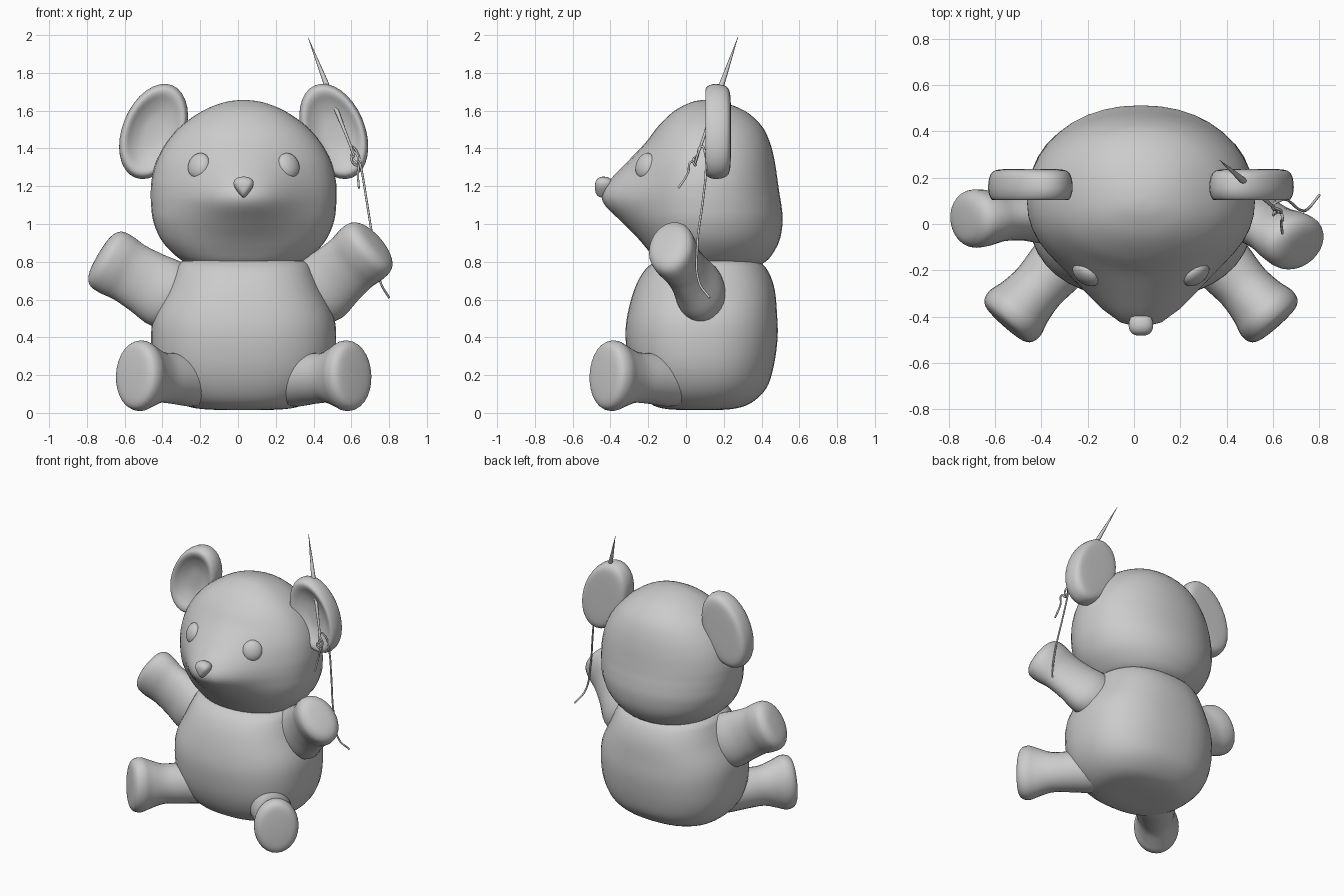
import bpy, bmesh, math
from mathutils import Vector

if "Cube" in bpy.data.objects:
    bpy.data.objects.remove(bpy.data.objects["Cube"])

CX = 0.03  # symmetry line of the toy
N = 40


def smooth_rows(rows, k=4):
    """Catmull-Rom interpolation through a list of tuples."""
    out = []
    for i in range(len(rows) - 1):
        a, b, c, d = (rows[max(0, min(len(rows) - 1, i + j))] for j in (-1, 0, 1, 2))
        for s in range(k):
            t = s / k
            out.append([0.5 * (2 * q + (r - p) * t + (2 * p - 5 * q + 4 * r - u) * t * t
                               + (3 * q - p - 3 * r + u) * t ** 3)
                        for p, q, r, u in zip(a, b, c, d)])
    out.append(list(rows[-1]))
    return out


def skin(name, rings):
    """Join closed rings of points into a capped smooth surface."""
    bm = bmesh.new()
    vs = [[bm.verts.new(p) for p in ring] for ring in rings]
    n = len(vs[0])
    for a, b in zip(vs, vs[1:]):
        for i in range(n):
            bm.faces.new((a[i], a[(i + 1) % n], b[(i + 1) % n], b[i]))
    bm.faces.new(vs[0])
    bm.faces.new(vs[-1])
    bmesh.ops.recalc_face_normals(bm, faces=bm.faces)
    for f in bm.faces:
        f.smooth = True
    me = bpy.data.meshes.new(name)
    bm.to_mesh(me)
    bm.free()
    ob = bpy.data.objects.new(name, me)
    bpy.context.collection.objects.link(ob)
    return ob


def torso(name, rows, yc, n, point=8):
    """Rows of z, half width, front y, back y, snout length."""
    rings = []
    for z, w, yf, yb, ext in smooth_rows(rows):
        ring = []
        for i in range(N):
            a = 2 * math.pi * i / N
            c, s = math.cos(a), math.sin(a)
            x = math.copysign(abs(c) ** (2 / n), c) * w
            sy = abs(s) ** (2 / n)
            y = yc + (yb - yc) * sy if s > 0 else yc - (yc - yf) * sy - ext * abs(s) ** point
            ring.append((CX + x, y, z))
        rings.append(ring)
    return skin(name, rings)


def limb(name, p0, p1, side, rows):
    """Rows of position along the axis, radius along side, radius across."""
    p0, p1 = Vector(p0), Vector(p1)
    d = (p1 - p0).normalized()
    u = Vector(side)
    u = (u - d * u.dot(d)).normalized()
    v = d.cross(u)
    rings = []
    for t, ru, rv in smooth_rows(rows):
        c = p0.lerp(p1, t)
        rings.append([c + u * ru * math.cos(a) + v * rv * math.sin(a)
                      for a in (2 * math.pi * i / 28 for i in range(28))])
    return skin(name, rings)


def thread(name, pts, radii):
    cu = bpy.data.curves.new(name, 'CURVE')
    cu.dimensions = '3D'
    cu.bevel_depth = 1.0
    cu.bevel_resolution = 2
    cu.resolution_u = 8
    cu.use_fill_caps = True
    sp = cu.splines.new('BEZIER')
    sp.bezier_points.add(len(pts) - 1)
    for i, (bp, p) in enumerate(zip(sp.bezier_points, pts)):
        bp.co = p
        bp.radius = radii[i] if isinstance(radii, (list, tuple)) else radii
        bp.handle_left_type = bp.handle_right_type = 'AUTO'
    ob = bpy.data.objects.new(name, cu)
    bpy.context.collection.objects.link(ob)
    return ob


# body
torso("body", [
    (0.015, 0.02, 0.05, 0.11, 0), (0.02, 0.22, -0.10, 0.24, 0), (0.05, 0.33, -0.19, 0.34, 0),
    (0.13, 0.42, -0.255, 0.425, 0), (0.25, 0.475, -0.30, 0.465, 0), (0.40, 0.49, -0.32, 0.485, 0),
    (0.52, 0.475, -0.31, 0.482, 0), (0.65, 0.415, -0.275, 0.47, 0), (0.74, 0.375, -0.23, 0.44, 0),
    (0.79, 0.345, -0.18, 0.40, 0), (0.81, 0.28, -0.12, 0.34, 0), (0.812, 0.02, 0.06, 0.10, 0)],
    0.08, 2.4)

# head with snout
torso("head", [
    (0.75, 0.02, 0.08, 0.12, 0), (0.765, 0.22, -0.09, 0.33, 0), (0.80, 0.315, -0.15, 0.42, 0),
    (0.86, 0.39, -0.19, 0.47, 0.01), (0.93, 0.445, -0.22, 0.50, 0.04), (1.02, 0.48, -0.25, 0.512, 0.10),
    (1.10, 0.49, -0.26, 0.505, 0.17), (1.16, 0.492, -0.26, 0.495, 0.185), (1.23, 0.488, -0.25, 0.485, 0.155),
    (1.33, 0.463, -0.23, 0.47, 0.08), (1.43, 0.41, -0.19, 0.445, 0.025), (1.52, 0.33, -0.14, 0.40, 0.005),
    (1.60, 0.215, -0.06, 0.31, 0), (1.645, 0.10, 0.03, 0.19, 0), (1.657, 0.01, 0.09, 0.11, 0)],
    0.10, 2.15)

# ears, eyes and legs in mirrored pairs
EAR = [(0.02, 0.155), (0.35, 0.15), (0.62, 0.128), (0.80, 0.105), (0.92, 0.106), (0.99, 0.135),
       (1.0, 0.17), (0.96, 0.208), (0.85, 0.23), (0.6, 0.237), (0.02, 0.238)]
for s, lab in ((-1, "left"), (1, "right")):
    tilt = math.radians(22)
    rings = []
    for k, y in smooth_rows(EAR, 3):
        ring = []
        for i in range(32):
            a = 2 * math.pi * i / 32
            p, q = 0.263 * k * math.sin(a), 0.165 * k * math.cos(a)
            x = q * math.cos(tilt) - p * math.sin(tilt)
            ring.append((CX + s * (0.477 + x), y, 1.49 + q * math.sin(tilt) + p * math.cos(tilt)))
        rings.append(ring)
    skin("ear_" + lab, rings)

    bpy.ops.mesh.primitive_uv_sphere_add(segments=24, ring_count=14, radius=1,
                                         location=(CX + s * 0.237, -0.215, 1.308))
    eye = bpy.context.object
    eye.name = "eye_" + lab
    eye.scale = (0.066, 0.04, 0.07)
    eye.rotation_euler = (math.radians(-18), 0, s * math.radians(38))
    bpy.ops.object.shade_smooth()

    limb("leg_" + lab, (CX + s * 0.22, -0.02, 0.17), (CX + s * 0.588, -0.435, 0.2), (0, 0, 1), [
        (0.0, 0.01, 0.01), (0.01, 0.10, 0.10), (0.12, 0.14, 0.14), (0.40, 0.135, 0.13),
        (0.60, 0.135, 0.12), (0.76, 0.165, 0.13), (0.87, 0.187, 0.146), (0.95, 0.178, 0.14),
        (0.99, 0.15, 0.115), (1.005, 0.09, 0.07), (1.01, 0.01, 0.01)])

# arms, raised differently on each side
ARM = [(0.0, 0.01, 0.01), (0.02, 0.13, 0.10), (0.2, 0.185, 0.13), (0.45, 0.172, 0.108),
       (0.65, 0.165, 0.106), (0.80, 0.173, 0.122), (0.91, 0.168, 0.125), (0.97, 0.14, 0.105),
       (1.0, 0.09, 0.07), (1.01, 0.01, 0.01)]
limb("arm_left", (-0.28, 0.05, 0.57), (-0.735, 0.02, 0.838), (0.5, 0, 0.86), ARM)
limb("arm_right", (0.35, 0.12, 0.575), (0.73, -0.10, 0.905), (-0.66, 0, 0.75), ARM)

# nose: rounded triangle pulled forward
nose = []
for k, y in smooth_rows([(0.02, -0.482), (0.5, -0.479), (0.85, -0.465), (1.0, -0.44),
                         (0.9, -0.41), (0.6, -0.39), (0.02, -0.385)], 3):
    ring = []
    for i in range(24):
        a = 2 * math.pi * i / 24
        w = 0.062 * (0.64 + 0.36 * math.sin(a))
        ring.append((CX + k * w * 1.2 * math.cos(a), y, 1.195 + k * 0.056 * math.sin(a)))
    nose.append(ring)
skin("nose", nose)

# needle through the ear
tip, eye_end = Vector((0.37, 0.275, 1.99)), Vector((0.605, 0.07, 1.39))
thread("needle", [tip.lerp(eye_end, t) for t in (0, 0.4, 0.5, 0.85, 1)],
       [0.001, 0.014, 0.014, 0.008, 0.007])
low = Vector((0.633, 0.048, 1.32))
for s in (-1, 1):
    mid = eye_end.lerp(low, 0.5) + Vector((0.014 * s, 0, 0.005 * s))
    thread("needle_eye", [eye_end, mid, low], 0.006)

# thread: knot, short tail and long hanging tail
thread("thread_short", [(0.615, 0.06, 1.36), (0.60, 0.04, 1.345), (0.63, 0.05, 1.31),
                        (0.64, 0.03, 1.33), (0.635, 0.01, 1.27), (0.64, -0.04, 1.19)], 0.006)
thread("thread_long", [(0.615, 0.06, 1.36), (0.60, 0.08, 1.41), (0.63, 0.10, 1.38), (0.655, 0.105, 1.28),
                       (0.68, 0.09, 1.13), (0.72, 0.06, 0.88), (0.755, 0.07, 0.69), (0.80, 0.125, 0.61)], 0.006)
